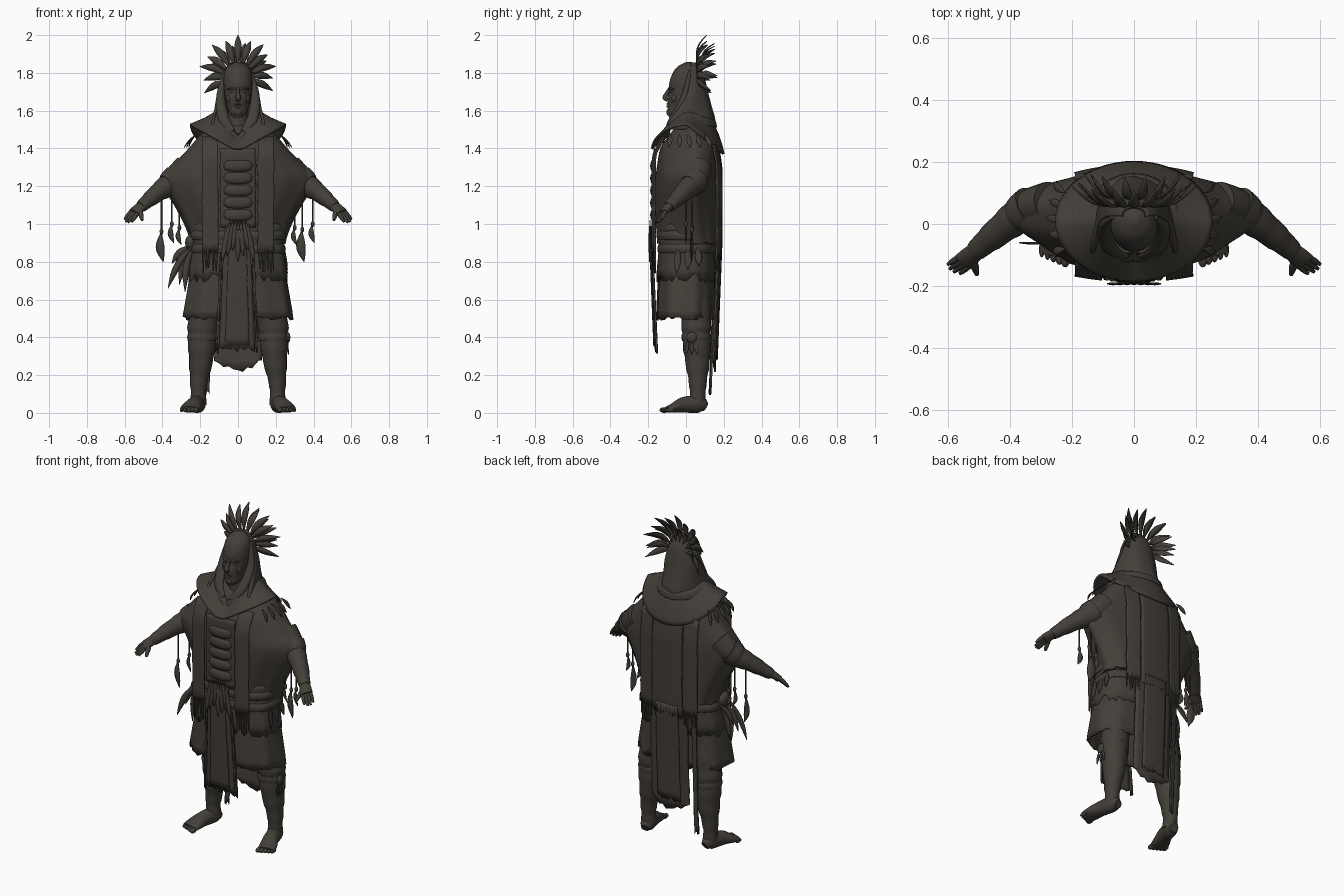
import bpy, bmesh, math, random
from mathutils import Vector, Matrix

random.seed(4)
if "Cube" in bpy.data.objects:
    bpy.data.objects.remove(bpy.data.objects["Cube"])

mat = bpy.data.materials.new("dark umber")
mat.use_nodes = True
tone = (0.056, 0.049, 0.040, 1)
mat.diffuse_color = tone
shader = mat.node_tree.nodes["Principled BSDF"]
shader.inputs["Base Color"].default_value = tone
shader.inputs["Roughness"].default_value = 0.8


def finish(name, bm, thick=0):
    bmesh.ops.recalc_face_normals(bm, faces=bm.faces[:])
    me = bpy.data.meshes.new(name)
    bm.to_mesh(me)
    bm.free()
    me.materials.append(mat)
    me.shade_smooth()
    me.set_sharp_from_angle(angle=0.8)
    ob = bpy.data.objects.new(name, me)
    bpy.context.scene.collection.objects.link(ob)
    if thick:
        mod = ob.modifiers.new("thickness", 'SOLIDIFY')
        mod.thickness, mod.offset = thick, 0
    return ob


def spline(rows, sub):
    """Catmull-Rom resampling of equal length tuples."""
    out = []
    for i in range(len(rows) - 1):
        a, b, c, d = (rows[max(0, min(len(rows) - 1, i + k))] for k in (-1, 0, 1, 2))
        for s in range(sub):
            t = s / sub
            out.append([(2 * q + (r - p) * t + (2 * p - 5 * q + 4 * r - w) * t * t
                         + (3 * q - p - 3 * r + w) * t ** 3) / 2 for p, q, r, w in zip(a, b, c, d)])
    return out + [list(rows[-1])]


def bridge(bm, rings, closed, cap):
    n = len(rings[0])
    for lo, hi in zip(rings, rings[1:]):
        for j in range(n if closed else n - 1):
            k = (j + 1) % n
            bm.faces.new((lo[j], lo[k], hi[k], hi[j]))
    if cap:
        bm.faces.new(rings[0])
        bm.faces.new(rings[-1])


def loft(name, rows, half=False, fold=0, waves=9, sway=0, lift=None, thick=0, rag=0, power=lambda rx: 1, n=56):
    """Stacked ovals; rows hold height, half width, front y, back y. Power below 1 is boxy, above 1 pinched."""
    bm, rings = bmesh.new(), []
    fine = spline(rows, 4)
    for i, (z, rx, yf, yb) in enumerate(fine):
        cy, ry = (yf, yb - yf) if half else ((yf + yb) / 2, (yb - yf) / 2)
        f = i / (len(fine) - 1)
        ring = []
        for j in range(n):
            a = math.pi * j / (n - 1) if half else math.tau * j / n
            c, s = math.cos(a), math.sin(a)
            w = 1 + fold * f * math.sin(waves * a)
            dz = lift(f, c, s) if lift else 0
            if rag and i == len(fine) - 1:
                dz -= random.uniform(0, rag)
            q = math.copysign(abs(s) ** power(rx), s)
            ring.append(bm.verts.new((rx * c * w, cy + ry * q * w + sway * c * c, z + dz)))
        rings.append(ring)
    bridge(bm, rings, not half, not thick)
    return finish(name, bm, thick)


def sweep(name, pts, ref=(1, 0, 0), ripple=0, sub=4, n=16):
    """Elliptical tube; pts hold x, y, z and two radii."""
    bm, rings = bmesh.new(), []
    fine = spline(pts, sub)
    for i, p in enumerate(fine):
        t = Vector(fine[min(i + 1, len(fine) - 1)][:3]) - Vector(fine[max(i - 1, 0)][:3])
        t.normalize()
        u = Vector(ref)
        u = (u - t * u.dot(t)).normalized()
        v = t.cross(u)
        w = 1 + ripple * (i % 4 - 1.5)
        rings.append([bm.verts.new(Vector(p[:3]) + u * p[3] * w * math.cos(math.tau * j / n)
                                   + v * p[4] * w * math.sin(math.tau * j / n)) for j in range(n)])
    bridge(bm, rings, True, True)
    return finish(name, bm)


def rod(name, a, b, r0, r1):
    mid = [(p + q) / 2 for p, q in zip(a, b)]
    ref = (0, 1, 0) if abs(b[1] - a[1]) < abs(b[0] - a[0]) + abs(b[2] - a[2]) else (1, 0, 0)
    m = max(r0, r1)
    return sweep(name, [(*a, r0, r0), (*mid, m, m), (*b, r1, r1)], ref, sub=2, n=8)


def ball(name, loc, size):
    bm = bmesh.new()
    bmesh.ops.create_uvsphere(bm, u_segments=16, v_segments=10, radius=1,
                              matrix=Matrix.Translation(loc) @ Matrix.Diagonal((*size, 1)))
    return finish(name, bm)


def feather(name, base, tip, width, facing=(0, 1, 0), bend=(0, 0, 0), steps=8):
    """Curved pointed blade with a raised spine."""
    bm, rings = bmesh.new(), []
    a, b, facing, bend = Vector(base), Vector(tip), Vector(facing), Vector(bend)
    side = (b - a).cross(facing).normalized()
    for i in range(steps + 1):
        t = i / steps
        p = a.lerp(b, t) + bend * math.sin(math.pi * t)
        h = width / 2 * max(0.04, math.sin(math.pi * t ** 1.1) if 0 < t < 1 else 0)
        rings.append([bm.verts.new(q) for q in (p - side * h, p - facing * h * 0.25, p + side * h)])
    bridge(bm, rings, False, False)
    return finish(name, bm, 0.004)


def panel(name, x0, x1, z0, z1, yfun, rag=0.015, taper=0, scoop=0, thick=0.01):
    """Hanging cloth strip with a frayed lower edge."""
    bm, rings = bmesh.new(), []
    nx, nz = 10, 14
    for i in range(nz + 1):
        f = i / nz
        ring = []
        for j in range(nx + 1):
            g = j / nx
            x = (x0 + (x1 - x0) * g) * (1 - taper * f) + random.uniform(-1, 1) * 0.002
            z = z0 + (z1 - z0) * f
            if i == 0:
                z += random.uniform(-rag, rag) + scoop * (2 * g - 1) ** 2
            ring.append(bm.verts.new((x, yfun(x, z), z)))
        rings.append(ring)
    bridge(bm, rings, False, False)
    return finish(name, bm, thick)


def front_y(x, z):
    return -0.183 + 0.5 * x * x + max(0, 0.9 - z) * 0.04


def back_y(x, z):
    return 0.188 - 0.7 * x * x - max(0, 0.9 - z) * 0.04 - max(0, z - 1.3) * 0.15


def boxy(rx):
    return 0.65


# Head and face
loft("head", [(1.565, .025, -.09, -.04), (1.59, .045, -.098, .0), (1.62, .058, -.096, .05), (1.66, .067, -.098, .07),
              (1.70, .072, -.09, .075), (1.75, .076, -.088, .08), (1.80, .072, -.07, .08), (1.835, .052, -.043, .068),
              (1.857, .014, .0, .03)])
loft("neck", [(1.42, .07, -.06, .08), (1.52, .055, -.05, .06), (1.62, .052, -.045, .06)])
sweep("nose", [(0, -.085, 1.72, .007, .007), (0, -.102, 1.69, .01, .011), (0, -.112, 1.668, .016, .012),
               (0, -.098, 1.655, .012, .008)], n=12)
for name, z, r in (("upper_lip", 1.636, .005), ("lower_lip", 1.622, .006)):
    sweep(name, [(-.022, -.088, 1.63, .003, .003), (0, -.098, z, r, r), (.022, -.088, 1.63, .003, .003)],
          ref=(0, 0, 1), n=10)
ball("chin", (0, -.088, 1.592), (.022, .016, .02))
for s, side in ((1, "left"), (-1, "right")):
    sweep(side + "_brow", [(s * .008, -.088, 1.712, .005, .006), (s * .03, -.087, 1.72, .006, .007),
                           (s * .055, -.064, 1.713, .004, .005)], ref=(0, 0, 1), n=10)
    ball(side + "_eye", (s * .03, -.077, 1.70), (.013, .009, .007))
    ball(side + "_cheek", (s * .045, -.06, 1.665), (.018, .016, .024))
    # Rolled front edge of the head cloth
    sweep(side + "_cloth_edge", [(s * .066, .022, 1.81, .01, .008), (s * .084, .008, 1.74, .016, .014),
                                 (s * .092, -.006, 1.68, .022, .018), (s * .088, -.04, 1.61, .028, .018),
                                 (s * .07, -.082, 1.545, .028, .014), (s * .03, -.105, 1.49, .018, .01)], n=14)

# Head cloth and wide collar
loft("head_cloth", [(1.85, .04, .025, .055), (1.80, .072, .025, .083), (1.74, .09, .018, .1),
                    (1.68, .106, .003, .114), (1.61, .118, -.04, .132), (1.55, .132, -.085, .147),
                    (1.50, .135, -.1, .135)], half=True, fold=.015, waves=8, thick=.014, power=lambda rx: .8)
loft("neck_roll", [(1.585, .112, -.095, .138), (1.575, .136, -.115, .153), (1.545, .148, -.122, .158)], thick=.012,
     lift=lambda f, c, s: -.12 * (1 - abs(c)) if s < 0 else -.035 * s)
loft("collar", [(1.60, .105, -.09, .12), (1.56, .17, -.14, .168), (1.525, .252, -.182, .198)], thick=.012,
     lift=lambda f, c, s: -.14 * min(1 - abs(c), .9) if s < 0 else -s * (.02 + .135 * f))

# Feather crown, two fans
for row, (count, spread, reach, y, w) in enumerate(((13, 118, .205, .125, .038), (8, 95, .165, .165, .034))):
    for i in range(count):
        a = math.radians(spread * (2 * i / (count - 1) - 1) + random.uniform(-3, 3) * (i != count // 2))
        c, s = math.cos(a), math.sin(a)
        r = reach * (1 if i % 2 == 0 else .9)
        feather("crown_feather", (.055 * s, .06 + .02 * row, 1.78 + .05 * c),
                (r * s, y - .015 * c, 1.795 + r * c), w, bend=(0, -.022, .014))

# Draped poncho, tunic and overskirt
loft("poncho", [(1.53, .12, -.04, .1), (1.47, .20, -.09, .145), (1.40, .262, -.135, .165), (1.32, .34, -.15, .172),
                (1.255, .402, -.158, .175), (1.19, .39, -.16, .176), (1.10, .335, -.158, .176),
                (1.0, .282, -.155, .174), (.91, .248, -.15, .17)], fold=.025, waves=11, sway=.03, rag=.02,
     power=lambda rx: 0.92 + 3 * max(0, rx - .25))
loft("tunic", [(1.0, .225, -.125, .14), (.88, .225, -.13, .14), (.7, .252, -.142, .145), (.51, .283, -.15, .147)],
     fold=.025, waves=10, thick=.012, rag=.02, power=boxy)
loft("overskirt", [(1.0, .235, -.13, .145), (.88, .236, -.138, .146), (.74, .256, -.15, .152)],
     fold=.015, waves=12, thick=.01, rag=.05, power=boxy)
for z in (.94, .87):
    loft("belt", [(z + .022, .238, -.14, .15), (z, .248, -.147, .156), (z - .022, .242, -.143, .152)], thick=.01,
         power=boxy)

# Laced chest piece
panel("chest_panel", -.095, .095, .98, 1.4, lambda x, z: -.168 + .4 * x * x, rag=.005)
for z in (1.05, 1.115, 1.18, 1.245, 1.31):
    sweep("chest_bar", [(-.07, -.166, z + .004, .016, .008), (-.055, -.172, z, .027, .012), (0, -.176, z - .003, .03, .014),
                        (.055, -.172, z, .027, .012), (.07, -.166, z + .004, .016, .008)], ref=(0, 0, 1), n=12)

# Front apron with border and side cords
panel("apron", -.1, .09, .335, .99, front_y, taper=.3)
panel("apron_inset", -.068, .06, .355, .97, lambda x, z: front_y(x, z) - .009, taper=.3, rag=.004, thick=.006)
for x in (-.112, .1):
    panel("apron_cord", x - .007, x + .007, .33, .85, front_y, taper=.2)
for i in range(7):
    x = -.066 + .022 * i
    feather("apron_feather", (x * .6, -.19, 1.02), (x * 1.3, -.193, .80 + .03 * (i % 3)), .034)

# Long stole ends, back strips and their fringes
for s, side in ((1, "left"), (-1, "right")):
    lo, hi = sorted((s * .105, s * .19))
    panel(side + "_front_stole", lo, hi, .855, 1.46, lambda x, z: front_y(x, z) + max(0, z - 1.36) * .5)
    panel(side + "_back_stole", lo, hi, .84, 1.42, back_y)
    for i in range(7):
        x = s * (.11 + .0125 * i)
        for fy in (front_y, back_y):
            d = random.uniform(.07, .13)
            rod("fringe", (x, fy(x, .86), .865), (x + random.uniform(-.008, .008), fy(x, .8), .86 - d), .005, .003)
panel("back_upper_panel", -.1, .1, .82, 1.42, back_y)
panel("back_lower_panel", -.125, .125, .23, .88, lambda x, z: back_y(x, z) - .008, scoop=.055)
panel("back_inner_panel", -.075, .075, .29, .88, lambda x, z: back_y(x, z) + .002, thick=.006)
panel("back_long_strip", -.175, -.15, .11, .85, lambda x, z: back_y(x, z) - .01)

# Legs, feet, arms and hands
for s, side in ((1, "left"), (-1, "right")):
    def flip(rows):
        return [(s * r[0], *r[1:]) for r in rows]

    sweep(side + "_leg", flip([(.165, .045, .64, .08, .08), (.18, .053, .5, .082, .08), (.19, .056, .42, .077, .075),
                               (.194, .06, .3, .067, .069), (.204, .062, .2, .051, .053), (.21, .062, .12, .041, .043),
                               (.208, .062, .04, .042, .042)]), ripple=.025, n=24)
    for z in (.45, .40):
        sweep(side + "_knee_wrap", flip([(.188, .055, z + .02, .077, .076), (.188, .055, z, .081, .079),
                                         (.188, .055, z - .02, .077, .076)]), n=24)
    sweep(side + "_foot", flip([(.203, .105, .03, .025, .024), (.21, .07, .045, .04, .045), (.23, -.01, .043, .043, .042),
                                (.25, -.065, .027, .052, .026), (.258, -.1, .018, .05, .017)]), n=20)
    for i in range(5):
        x = .222 + .019 * i
        ball(side + "_toe", (s * x, -.115 + .008 * i, .015), (.015 - .0015 * i, .025, .015 - .001 * i))

    sweep(side + "_arm", flip([(.27, .07, 1.30, .075, .07), (.345, .045, 1.225, .064, .06), (.42, -.01, 1.17, .05, .05),
                               (.475, -.055, 1.125, .039, .041), (.515, -.09, 1.09, .03, .032)]),
          ref=(0, 0, 1), ripple=.022, n=20)
    sweep(side + "_sleeve_cuff", flip([(.33, .055, 1.24, .074, .07), (.36, .034, 1.215, .07, .066),
                                       (.375, .023, 1.203, .06, .056)]), ref=(0, 0, 1), n=20)
    across = Vector((-.6, -.45, -.2))
    reach = Vector((.52, -.38, -.7))
    palm = Vector((.55, -.122, 1.06))
    sweep(side + "_palm", flip([(.505, -.083, 1.1, .028, .025), (.53, -.105, 1.078, .034, .021), (*palm, .035, .016)]),
          ref=(s * across.x, across.y, across.z), n=16)
    for i in range(4):
        k = palm + across * (i - 1.5) * .019
        t = k + reach * (.072 if i in (1, 2) else .06) + across * (i - 1.5) * .003
        rod(side + "_finger", (s * k.x, k.y, k.z), (s * t.x, t.y, t.z), .0105, .006)
    rod(side + "_thumb", (s * .522, -.11, 1.08), (s * .507, -.163, 1.02), .014, .007)

    # Shoulder feathers under the collar
    for i in range(5):
        y = -.08 + .045 * i
        feather(side + "_shoulder_feather", (s * .22, y, 1.475), (s * (.285 - .012 * abs(i - 2)), y * 1.25 + .01, 1.405),
                .026, facing=(s * .7, 0, .7), bend=(s * .006, 0, .004))

# Strings with feathers hanging from the arms
for x, y, top, knot, size in ((-.405, .0, 1.14, .96, .16), (-.35, .03, 1.18, 1.0, .1), (-.31, .03, 1.12, .98, .09),
                              (.34, .03, 1.18, .97, .17), (.395, .0, 1.15, 1.0, .1), (.30, .03, 1.1, .98, .09)):
    rod("feather_string", (x, y, top), (x, y, knot), .004, .004)
    ball("string_bead", (x, y, knot), (.01, .01, .016))
    feather("string_feather", (x, y, knot), (x + .01, y, knot - size), size * .3, facing=(.3, .95, 0), bend=(-.012, 0, 0))

# Hip pouch, hip feathers and knee charm
ball("hip_pouch", (-.25, -.01, .9), (.03, .05, .045))
for dx, z, y in ((-.13, .66, -.06), (-.10, .72, -.02), (-.07, .68, .02), (-.11, .79, .04), (-.04, .64, -.04)):
    feather("right_hip_feather", (-.235, y, .89), (-.24 + dx, y, z), .036, bend=(-.015, 0, .01))
for i in range(3):
    feather("left_hip_feather", (.245, -.04 + .05 * i, .88), (.262, -.05 + .06 * i, .74 + .02 * i), .036, facing=(1, 0, 0))
ball("knee_charm", (.265, .03, .40), (.012, .028, .028))
for i in range(3):
    feather("knee_feather", (.264, .01 + .02 * i, .385), (.268, .0 + .03 * i, .31), .02, facing=(1, 0, 0))
